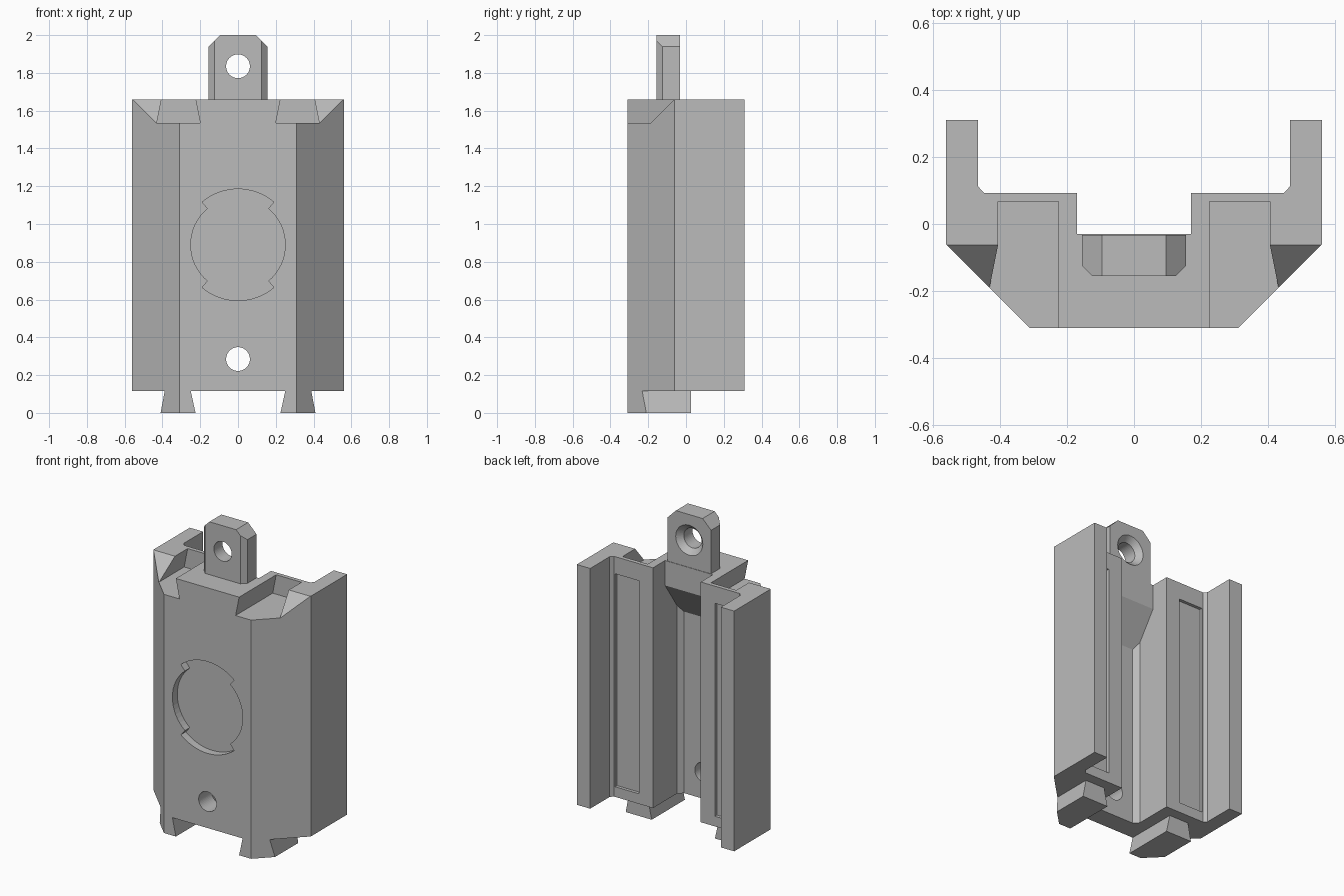
import bpy, bmesh, math

if "Cube" in bpy.data.objects:
    bpy.data.objects.remove(bpy.data.objects["Cube"])

grey = bpy.data.materials.new("plain_grey")
grey.use_nodes = True
grey.diffuse_color = (0.5, 0.5, 0.5, 1)
grey.node_tree.nodes["Principled BSDF"].inputs["Base Color"].default_value = (0.5, 0.5, 0.5, 1)


def loft(name, start, end):
    """Solid between two matching outlines."""
    bm = bmesh.new()
    a = [bm.verts.new(p) for p in start]
    b = [bm.verts.new(p) for p in end]
    bm.faces.new(a)
    bm.faces.new(b)
    for i in range(len(a)):
        j = (i + 1) % len(a)
        bm.faces.new((a[i], a[j], b[j], b[i]))
    bmesh.ops.recalc_face_normals(bm, faces=bm.faces)
    mesh = bpy.data.meshes.new(name)
    bm.to_mesh(mesh)
    bm.free()
    mesh.materials.append(grey)
    ob = bpy.data.objects.new(name, mesh)
    bpy.context.collection.objects.link(ob)
    return ob


def prism(name, outline, axis, lo, hi):
    """Extrude a 2D outline along an axis."""
    def place(p, h):
        p = list(p)
        p.insert("xyz".index(axis), h)
        return p
    return loft(name, [place(p, lo) for p in outline], [place(p, hi) for p in outline])


def combine(ob, tool, operation="DIFFERENCE"):
    """Apply a boolean and discard the tool."""
    mod = ob.modifiers.new("cut", "BOOLEAN")
    mod.operation = operation
    mod.solver = "EXACT"
    mod.object = tool
    bpy.context.view_layer.objects.active = ob
    bpy.ops.object.modifier_apply(modifier=mod.name)
    bpy.data.objects.remove(tool)


def circle(r, z):
    steps = [math.tau * i / 48 for i in range(48)]
    return [(r * math.cos(t), z + r * math.sin(t)) for t in steps]


def mirrored(half):
    return half + [(-x, y) for x, y in reversed(half)]


TOP, BASE, FLOOR = 1.66, 0.115, 1.535

# Main body: chamfered front, two rear walls and a central notch
body = prism("body", mirrored([
    (0.31, -0.31), (0.56, -0.06), (0.56, 0.31), (0.465, 0.31),
    (0.465, 0.112), (0.447, 0.093), (0.17, 0.093), (0.17, -0.03)]), "z", BASE, TOP)

# Deeper rear channel ending in a sloped overhang
channel = mirrored([(0.14, -0.18), (0.17, -0.15), (0.17, 0.2)])
combine(body, loft("channel_cutter",
                   [(x, y, 0) for x, y in channel],
                   [(x, y, 1.5 + (y + 0.03) * 1.45) for x, y in channel]))

for s in (1, -1):
    # Dovetail socket in the top
    k = 0.2 * 0.04
    combine(body, prism("socket_cutter", [
        (s * 0.2, FLOOR), (s * 0.43, FLOOR),
        (s * (0.405 - k), TOP + 0.04), (s * (0.225 + k), TOP + 0.04)], "y", -0.4, 0.067))
    # Sloped lead-in outside the socket
    combine(body, prism("slope_cutter", [
        (-0.187, FLOOR), (-0.022, TOP + 0.04), (-0.5, TOP + 0.04), (-0.5, FLOOR)],
        "x", s * 0.35, s * 0.7))
    # Shallow panel in the rear face
    combine(body, prism("panel_cutter", [
        (s * 0.27, 0.18), (s * 0.44, 0.18), (s * 0.44, 1.55), (s * 0.27, 1.55)],
        "y", 0.073, 0.12))

# Round keyed recess in the front: wide arcs above and below, narrow at the sides
recess = []
for start, sweep, r in ((-50, 100, 0.25), (50, 80, 0.295), (130, 100, 0.25), (230, 80, 0.295)):
    for i in range(17):
        t = math.radians(start + sweep * i / 16)
        recess.append((r * math.cos(t), 0.89 + r * math.sin(t)))
combine(body, prism("recess_cutter", recess, "y", -0.4, -0.26))

# Lower through hole
combine(body, prism("hole_cutter", circle(0.063, 0.285), "y", -0.4, 0))

# Hanging tab with chamfered front and top corners
tab = prism("hanging_tab", mirrored([
    (0.125, -0.155), (0.155, -0.125), (0.155, -0.033)]), "z", TOP, 2.1)
combine(tab, prism("tab_outline", mirrored([
    (0.3, 1.5), (0.3, 1.795), (0.095, 2.0)]), "y", -0.5, 0.5), "INTERSECT")
combine(tab, prism("tab_hole_cutter", circle(0.063, 1.835), "y", -0.4, 0.2))
combine(tab, loft("countersink_cutter",
                  [(x, -0.078, z) for x, z in circle(0.053, 1.835)],
                  [(x, -0.023, z) for x, z in circle(0.106, 1.835)]))


# Dovetail feet, following the chamfered front
def foot_outline(s, inner, outer, z):
    return [(s * x, y, z) for x, y in (
        (inner, -0.31), (0.31, -0.31), (outer, outer - 0.62),
        (outer, 0.027), (inner, 0.027))]


for s, side in ((1, "left"), (-1, "right")):
    loft(side + "_foot", foot_outline(s, 0.225, 0.41, 0), foot_outline(s, 0.25, 0.388, BASE))
